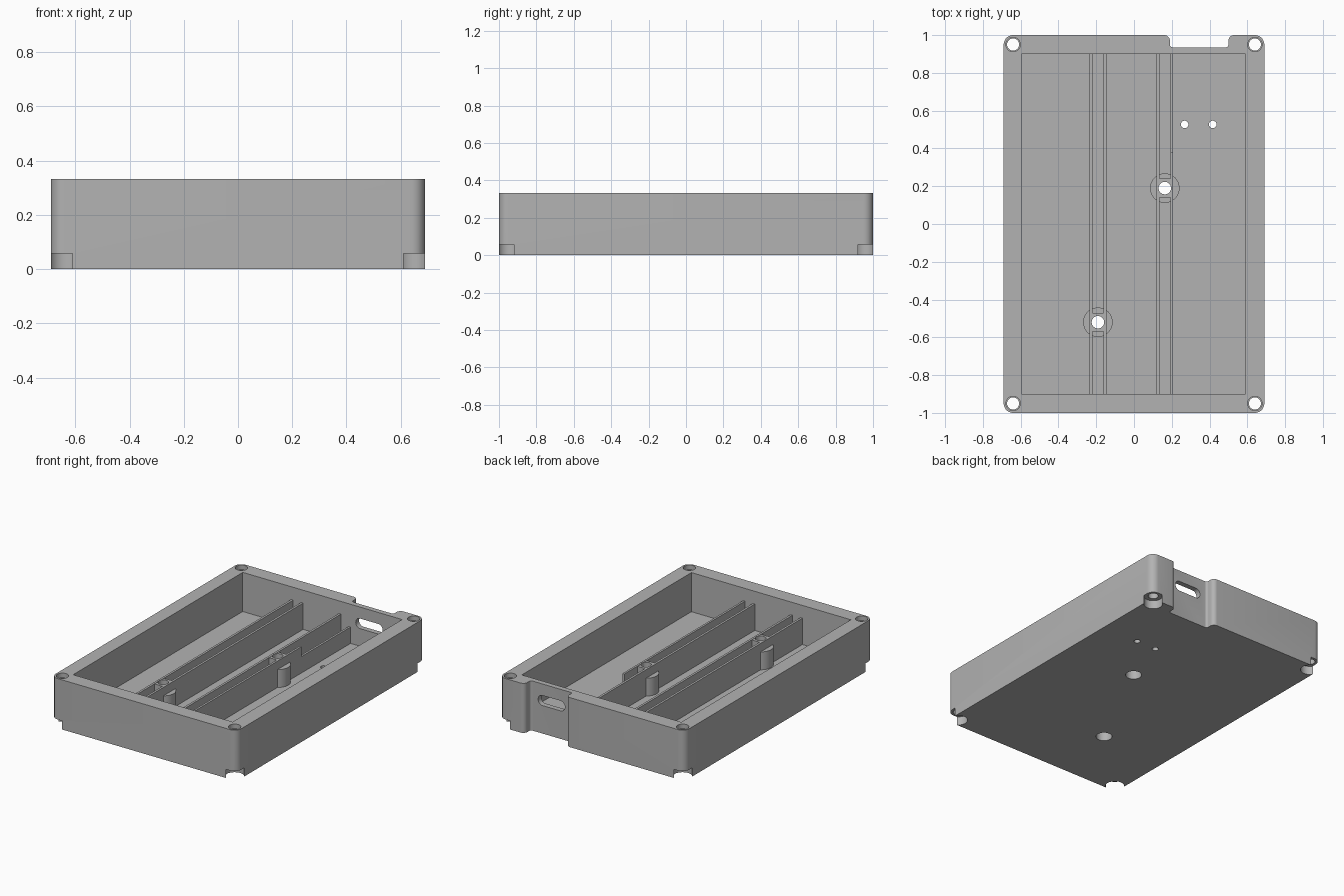
import bpy, bmesh, math
from mathutils import Vector, Matrix

if "Cube" in bpy.data.objects:
    bpy.data.objects.remove(bpy.data.objects["Cube"])

grey = bpy.data.materials.new("light_grey_plastic")
grey.diffuse_color = (0.45, 0.45, 0.45, 1)
grey.use_nodes = True
grey.node_tree.nodes["Principled BSDF"].inputs["Base Color"].default_value = grey.diffuse_color

X, Y, TOP, FLOOR, RAIL = 0.69, 1.0, 0.333, 0.07, 0.247


def rounded(points, steps=8):
    """Round each (x, y, radius) corner of a closed outline."""
    out = []
    n = len(points)
    for i, (x, y, r) in enumerate(points):
        p = Vector((x, y))
        if r == 0:
            out.append(p)
            continue
        a = (Vector(points[i - 1][:2]) - p).normalized()
        b = (Vector(points[(i + 1) % n][:2]) - p).normalized()
        c = p + (a + b) * r              # all corners are right angles
        for k in range(steps + 1):
            t = k / steps * math.pi / 2
            out.append(c - b * r * math.cos(t) - a * r * math.sin(t))
    return out


def prism(name, outline, z0, z1, matrix=None):
    bm = bmesh.new()
    face = bm.faces.new([bm.verts.new((p[0], p[1], z0)) for p in outline])
    new = bmesh.ops.extrude_face_region(bm, geom=[face])["geom"]
    bmesh.ops.translate(bm, vec=(0, 0, z1 - z0),
                        verts=[v for v in new if isinstance(v, bmesh.types.BMVert)])
    bmesh.ops.recalc_face_normals(bm, faces=bm.faces)
    if matrix:
        bm.transform(matrix)
    me = bpy.data.meshes.new(name)
    bm.to_mesh(me)
    bm.free()
    me.materials.append(grey)
    ob = bpy.data.objects.new(name, me)
    bpy.context.collection.objects.link(ob)
    return ob


def box(name, x0, x1, y0, y1, z0, z1):
    return prism(name, [(x0, y0), (x1, y0), (x1, y1), (x0, y1)], z0, z1)


def cyl(name, x, y, r, z0, z1, n=48):
    ring = [(x + r * math.cos(2 * math.pi * i / n), y + r * math.sin(2 * math.pi * i / n))
            for i in range(n)]
    return prism(name, ring, z0, z1)


def combine(target, other, op):
    m = target.modifiers.new("combine", 'BOOLEAN')
    m.object, m.operation, m.solver = other, op, 'EXACT'
    bpy.context.view_layer.objects.active = target
    bpy.ops.object.modifier_apply(modifier=m.name)
    bpy.data.objects.remove(other)


# Outer shell with the connector notch in the back edge
tray = prism("enclosure_tray", rounded([
    (-X, -Y, .05), (X, -Y, .05), (X, Y, .05), (.50, Y, .03), (.50, .935, .015),
    (.19, .935, .015), (.19, Y, .03), (-X, Y, .05)]), 0, TOP)


def cut(ob):
    combine(tray, ob, 'DIFFERENCE')


def add(ob):
    combine(tray, ob, 'UNION')


cut(box("cavity", -.595, .59, -.9, .9, FLOOR, TOP + .1))

# Pairs of divider rails; the last one is lower near the back
for x in (-.235, -.161, .119):
    add(box("rail", x, x + .015, -.91, .91, FLOOR - .02, RAIL))
add(box("rail_front_part", .192, .206, -.91, .38, FLOOR - .02, RAIL))
add(box("rail_low_part", .192, .206, .37, .91, FLOOR - .02, .18))

# Screw bosses between the rails
for x, y in ((-.191, -.52), (.163, .19)):
    add(cyl("boss", x, y, .078, FLOOR - .02, .19))
    add(prism("boss_core", rounded([(x - .036, y - .05, 0), (x + .036, y - .05, 0),
                                    (x + .036, y + .05, 0), (x - .036, y + .05, 0)]),
              FLOOR - .01, RAIL - .002))
    cut(cyl("boss_hole", x, y, .033, -.1, TOP))
    cut(cyl("boss_counterbore", x, y, .05, -.1, .14))

# Corner screw holes with open pockets underneath
for sx in (-1, 1):
    for sy in (-1, 1):
        x, y = sx * .64, sy * .95
        cut(cyl("corner_hole", x, y, .032, -.1, TOP + .1))
        cut(cyl("corner_recess", x, y, .038, TOP - .03, TOP + .1))
        cut(cyl("corner_pocket", x, y, .0585, -.1, .058))

# Two small floor holes
for x in (.268, .417):
    cut(cyl("floor_hole", x, .527, .02, -.1, FLOOR + .05, 32))

# Connector slot through the notch wall
cut(prism("connector_slot", rounded([(-.1, -.034, .0335), (.1, -.034, .0335),
                                     (.1, .034, .0335), (-.1, .034, .0335)]), -.06, .06,
          Matrix.Translation((.345, .92, .222)) @ Matrix.Rotation(math.pi / 2, 4, 'X')))

bpy.ops.object.select_all(action='DESELECT')
tray.select_set(True)
bpy.context.view_layer.objects.active = tray
bpy.ops.object.shade_smooth_by_angle(angle=math.radians(30))
